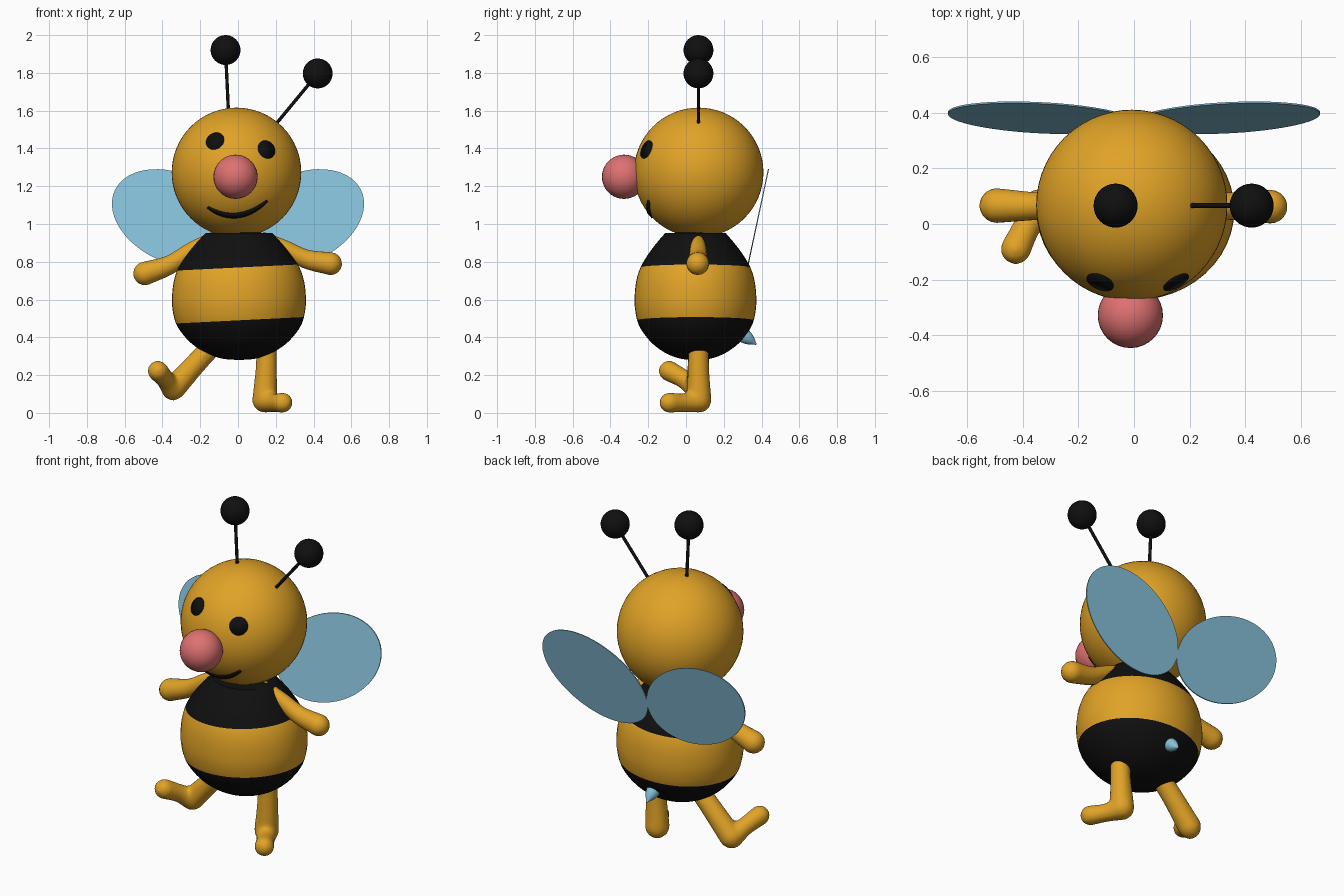
import bpy, bmesh, math
from mathutils import Vector, Matrix

if "Cube" in bpy.data.objects:
    bpy.data.objects.remove(bpy.data.objects["Cube"])


def material(name, rgb):
    m = bpy.data.materials.new(name)
    m.diffuse_color = (*rgb, 1)
    m.use_nodes = True
    m.node_tree.nodes["Principled BSDF"].inputs["Base Color"].default_value = m.diffuse_color
    return m


YELLOW = material("honey yellow", (0.75, 0.365, 0.02))
BLACK = material("black", (0.005, 0.005, 0.005))
PINK = material("nose pink", (0.73, 0.165, 0.165))
BLUE = material("wing blue", (0.24, 0.53, 0.69))

HEAD = Vector((-0.008, 0.067, 1.273))
HEAD_R = 0.343


def finish(bm, name, *mats, fix=True):
    if fix:
        bmesh.ops.recalc_face_normals(bm, faces=bm.faces)
    me = bpy.data.meshes.new(name)
    bm.to_mesh(me)
    bm.free()
    for m in mats:
        me.materials.append(m)
    me.shade_smooth()
    me.set_sharp_from_angle(angle=math.radians(45))
    ob = bpy.data.objects.new(name, me)
    bpy.context.collection.objects.link(ob)
    return ob


def ball(name, centre, r, mat, seg=32):
    bm = bmesh.new()
    bmesh.ops.create_uvsphere(bm, u_segments=seg, v_segments=seg // 2 + 4, radius=r,
                              matrix=Matrix.Translation(centre))
    return finish(bm, name, mat)


def spline(pts, steps):
    """Catmull-Rom interpolation of tuples of any length."""
    p = [Vector(q) for q in pts]
    p = [p[0] * 2 - p[1]] + p + [p[-1] * 2 - p[-2]]
    out = []
    for i in range(1, len(p) - 2):
        a, b, c, d = p[i - 1:i + 3]
        for k in range(steps):
            t = k / steps
            out.append(0.5 * (2 * b + (c - a) * t + (2 * a - 5 * b + 4 * c - d) * t * t
                              + (3 * b - a - 3 * c + d) * t ** 3))
    return out + [p[-2]]


def tube(bm, pts, seg=24):
    """Round-ended tube through (x, y, z, radius) points."""
    path = [(Vector(q[:3]), q[3]) for q in spline(pts, 8)]
    d0 = (path[1][0] - path[0][0]).normalized()
    d1 = (path[-1][0] - path[-2][0]).normalized()
    angles = [math.radians(a) for a in (85, 68, 50, 33, 16)]
    (s, rs), (e, re) = path[0], path[-1]
    path = ([(s - d0 * rs * math.sin(a), rs * math.cos(a)) for a in angles] + path
            + [(e + d1 * re * math.sin(a), re * math.cos(a)) for a in reversed(angles)])
    rings = []
    side = d0.orthogonal().normalized()
    for i, (c, r) in enumerate(path):
        d = (path[min(i + 1, len(path) - 1)][0] - path[max(i - 1, 0)][0]).normalized()
        side = (side - d * side.dot(d)).normalized()
        up = d.cross(side)
        rings.append([bm.verts.new(c + r * (side * math.cos(k * math.tau / seg)
                                            + up * math.sin(k * math.tau / seg)))
                      for k in range(seg)])
    for a, b in zip(rings, rings[1:]):
        for k in range(seg):
            bm.faces.new((a[k - 1], a[k], b[k], b[k - 1]))
    bm.faces.new(rings[0])
    bm.faces.new(rings[-1])


def limb(name, *paths):
    """Tubes blended into one soft form."""
    bm = bmesh.new()
    for p in paths:
        tube(bm, p)
    ob = finish(bm, name, YELLOW)
    if len(paths) > 1:
        rm = ob.modifiers.new("blend", "REMESH")
        rm.mode, rm.voxel_size, rm.use_smooth_shade = "VOXEL", 0.011, True
        sm = ob.modifiers.new("soften", "SMOOTH")
        sm.factor, sm.iterations = 0.5, 8
    return ob


def on_head(v, r=HEAD_R):
    return HEAD + v.normalized() * r


def plate(bm, name):
    ob = finish(bm, name, BLACK)
    so = ob.modifiers.new("thickness", "SOLIDIFY")
    so.thickness, so.offset = 0.009, 0
    return ob


# Body: turned profile (z, radius), slightly wider than deep, with tilted stripes
profile = [(.28, 0), (.286, .075), (.31, .145), (.35, .208), (.4, .258), (.47, .302),
           (.55, .32), (.62, .322), (.7, .313), (.77, .291), (.84, .25), (.9, .205), (.952, .16)]
outline = [(max(q[1], 0), q[0]) for q in spline([(*p, 0) for p in profile], 3)] + [(0, .957)]
bm = bmesh.new()
chain = [bm.verts.new((r, 0, z)) for r, z in outline]
edges = [bm.edges.new(pair) for pair in zip(chain, chain[1:])]
bmesh.ops.spin(bm, geom=chain + edges, cent=(0, 0, 0), axis=(0, 0, 1),
               angle=math.tau, steps=48, use_duplicate=False)
bmesh.ops.remove_doubles(bm, verts=bm.verts, dist=0.0005)
tilt = Vector((-0.055, 0, 1))
for z in (.49, .77):
    bmesh.ops.bisect_plane(bm, geom=bm.verts[:] + bm.edges[:] + bm.faces[:],
                           plane_co=(0, 0, z), plane_no=tilt)
for f in bm.faces:
    f.material_index = 0 if .49 < f.calc_center_median().dot(tilt) < .77 else 1
bmesh.ops.transform(bm, verts=bm.verts, matrix=Matrix.Translation((.005, .05, 0))
                    @ Matrix.Diagonal((1.1, 1, 1, 1)))
finish(bm, "body", YELLOW, BLACK)

# Head and nose
ball("head", HEAD, HEAD_R, YELLOW, 56)
ball("nose", (-.013, -.328, 1.25), .117, PINK)

# Antennae
for name, root, tip in (("left", (-.05, .066, 1.58), (-.066, .066, 1.921)),
                        ("right", (.195, .066, 1.522), (.422, .066, 1.797))):
    bm = bmesh.new()
    a, b = Vector(root), Vector(tip)
    tube(bm, [(*a, .009), (*a.lerp(b, .5), .009), (*b, .009)], 12)
    finish(bm, name + "_antenna_stem", BLACK)
    ball(name + "_antenna_ball", tip, .079, BLACK)

# Eyes: round discs laid on the head surface
for name, x, z in (("left_eye", -.122, 1.44), ("right_eye", .152, 1.395)):
    dx, dz = x - HEAD.x, z - HEAD.z
    n = Vector((dx, -math.sqrt(HEAD_R ** 2 - dx * dx - dz * dz), dz))
    u = n.cross(Vector((0, 0, 1))).normalized()
    w = u.cross(n).normalized()
    bm = bmesh.new()
    bmesh.ops.create_circle(bm, cap_ends=True, segments=32, radius=.051)
    bmesh.ops.inset_region(bm, faces=bm.faces[:], thickness=.02)
    for v in bm.verts:
        v.co = on_head(n + u * v.co.x + w * v.co.y)
    plate(bm, name)

# Mouth: a smile strip laid on the head surface
bm = bmesh.new()
N, rows = 28, []
for i in range(N + 1):
    x = -.16 + .315 * i / N
    z = 1.047 + .123 * x + 2.45 * x * x
    slope = Vector((-(.123 + 4.9 * x), 1)).normalized()
    h = .004 + .009 * math.sin(math.pi * i / N) ** .6 if 0 < i < N else .004
    row = []
    for s in (-1, 1):
        dx, dz = x + s * h * slope.x - HEAD.x, z + s * h * slope.y - HEAD.z
        row.append(bm.verts.new(on_head(
            Vector((dx, -math.sqrt(HEAD_R ** 2 - dx * dx - dz * dz), dz)))))
    rows.append(row)
for a, b in zip(rows, rows[1:]):
    bm.faces.new((a[0], b[0], b[1], a[1]))
plate(bm, "mouth")

# Arms
limb("left_arm", [(-.14, .064, .925, .03), (-.24, .064, .865, .042),
                  (-.36, .064, .785, .05), (-.492, .066, .738, .062)])
limb("right_arm", [(.14, .064, .925, .03), (.24, .064, .875, .042),
                   (.36, .064, .815, .05), (.49, .062, .79, .06)])

# Legs with feet: one standing, one kicked out
limb("right_leg",
     [(.15, .066, .42, .055), (.15, .066, .25, .056), (.142, .068, .068, .067)],
     [(.142, .07, .064, .064), (.19, -.01, .054, .05), (.236, -.088, .054, .054)])
limb("left_leg",
     [(-.12, .066, .37, .055), (-.22, .066, .265, .057), (-.34, .062, .132, .064)],
     [(-.345, .06, .125, .06), (-.385, -.01, .178, .05), (-.424, -.09, .222, .055)])

# Wings: thin ovals in one leaning plane
for name, s in (("left_wing", -1), ("right_wing", 1)):
    bm = bmesh.new()
    bmesh.ops.create_cone(bm, cap_ends=True, segments=56, radius1=1, radius2=1, depth=.006)
    t = math.radians(24.8)
    for v in bm.verts:
        a, b, c = v.co.x * .352, v.co.y * .236, v.co.z
        dz = a * math.sin(t) + b * math.cos(t)
        v.co = (s * (.333 + a * math.cos(t) - b * math.sin(t)), .381 + .2136 * dz + c, 1.03 + dz)
    finish(bm, name, BLUE)

# Stinger
bm = bmesh.new()
base, tip = Vector((0, .27, .435)), Vector((0, .368, .366))
tube(bm, [(*base, .045), (*base.lerp(tip, .6), .033), (*tip, .006)], 16)
finish(bm, "stinger", BLUE)
